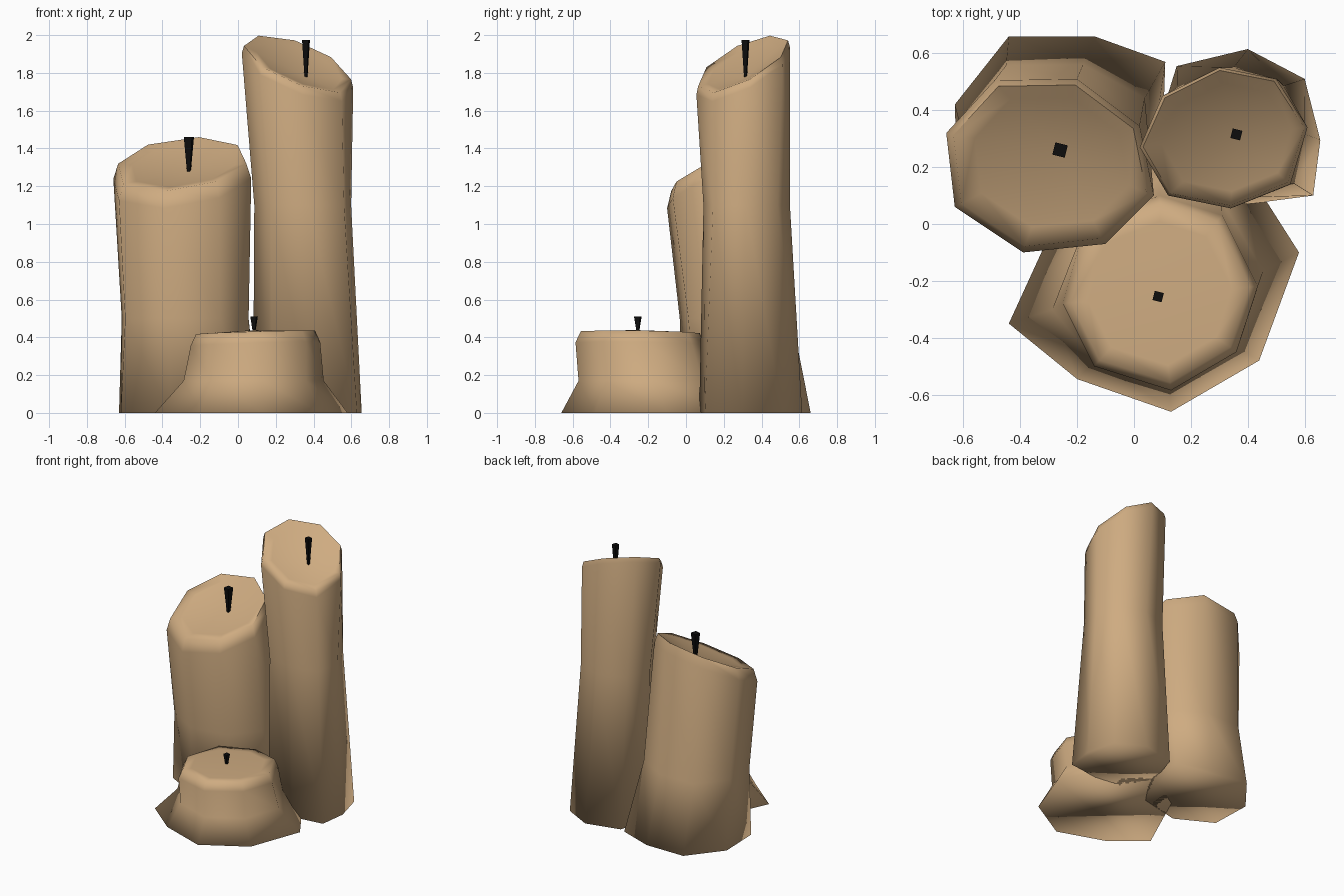
import bpy, bmesh, math
from mathutils import Vector

if "Cube" in bpy.data.objects:
    bpy.data.objects.remove(bpy.data.objects["Cube"])


def material(name, color):
    m = bpy.data.materials.new(name)
    m.diffuse_color = (*color, 1)
    m.use_nodes = True
    m.node_tree.nodes["Principled BSDF"].inputs["Base Color"].default_value = m.diffuse_color
    return m


WAX = material("tan wax", (0.62, 0.41, 0.22))
BLACK = material("black wick", (0.004, 0.004, 0.004))


def loft(name, rings, mat, tip=None, smooth=True):
    """Skin a stack of rings; cap the bottom, and the top (to a dip point if given)."""
    bm = bmesh.new()
    loops = [[bm.verts.new(p) for p in r] for r in rings]
    n = len(loops[0])
    for a, b in zip(loops, loops[1:]):
        for i in range(n):
            j = (i + 1) % n
            bm.faces.new((a[i], a[j], b[j], b[i]))
    bm.faces.new(loops[0])
    if tip is None:
        bm.faces.new(loops[-1])
    else:
        c = bm.verts.new(tip)
        for i in range(n):
            bm.faces.new((loops[-1][i], loops[-1][(i + 1) % n], c))
    bmesh.ops.recalc_face_normals(bm, faces=bm.faces)
    for f in bm.faces:
        f.smooth = smooth
    # only the steep back edges of the tops stay sharp; the foot is smooth
    for e in bm.edges:
        if e.verts[0].co.z > 0 and e.calc_face_angle() > math.radians(80):
            e.smooth = False
    me = bpy.data.meshes.new(name)
    bm.to_mesh(me)
    bm.free()
    me.materials.append(mat)
    ob = bpy.data.objects.new(name, me)
    bpy.context.collection.objects.link(ob)


def scaled(pts, s):
    c = sum((Vector(p) for p in pts), Vector((0, 0))) / len(pts)
    return [c + (Vector(p) - c) * s for p in pts]


def candle(name, foot, rim, waist_z, waist_scale, plane, drop, inset, wick):
    """Eight-sided candle: foot, waist, rim and tilted, dished top, plus its wick."""
    a, b, c = plane
    tilt = lambda p, d=0: (p[0], p[1], a + b * p[0] + c * p[1] - d)
    waist = scaled([(Vector(p) + Vector(q)) / 2 for p, q in zip(foot, rim)], waist_scale)
    wx, wy, z0, z1, half = wick
    tip = Vector((wx, wy, z0))
    top = [Vector(tilt(p)) for p in scaled(rim, inset)]
    loft(name + "_candle", [
        [(x, y, 0) for x, y in foot],
        [(x, y, waist_z) for x, y in waist],
        [tilt(p, drop) for p in rim],
        top,
        [p.lerp(tip, .2) for p in top],
    ], WAX, tip=tip)
    # wick: square, widening upward, turned slightly
    square = [(1, .6), (-.6, 1), (-1, -.6), (.6, -1)]
    loft(name + "_wick", [
        [(wx + h * u, wy + h * v, z) for u, v in square]
        for h, z in ((half * .35, z0 - .01), (half, z1))
    ], BLACK, smooth=False)


# Medium candle, back left
candle("medium",
       [(-.63, .42), (-.44, .66), (-.14, .66), (.11, .57), (.10, .28), (-.06, .05), (-.36, -.02), (-.62, .12)],
       [(-.66, .32), (-.49, .505), (-.20, .51), (.02, .345), (.07, .10), (-.10, -.07), (-.39, -.10), (-.63, .06)],
       .5, .92, (1.264, .14, .46), .08, .93, (-.26, .26, 1.28, 1.46, .027))

# Tall candle, back right
candle("tall",
       [(.08, .33), (.15, .555), (.40, .615), (.60, .51), (.655, .295), (.63, .10), (.40, .07), (.18, .10)],
       [(.02, .27), (.10, .45), (.30, .55), (.50, .51), (.61, .34), (.55, .14), (.34, .055), (.12, .10)],
       1.1, .88, (1.825, -.369, .478), .04, .96, (.36, .315, 1.78, 1.975, .021))

# Short candle with a flared foot, front
candle("short",
       [(-.44, -.35), (-.22, .13), (.08, .32), (.37, .23), (.58, -.10), (.44, -.48), (.13, -.66), (-.20, -.545)],
       [(-.25, -.28), (-.17, .0), (.09, .10), (.31, .03), (.435, -.22), (.36, -.45), (.13, -.585), (-.14, -.50)],
       .17, .87, (.42, .03, -.015), .06, .92, (.085, -.255, .438, .51, .02))
